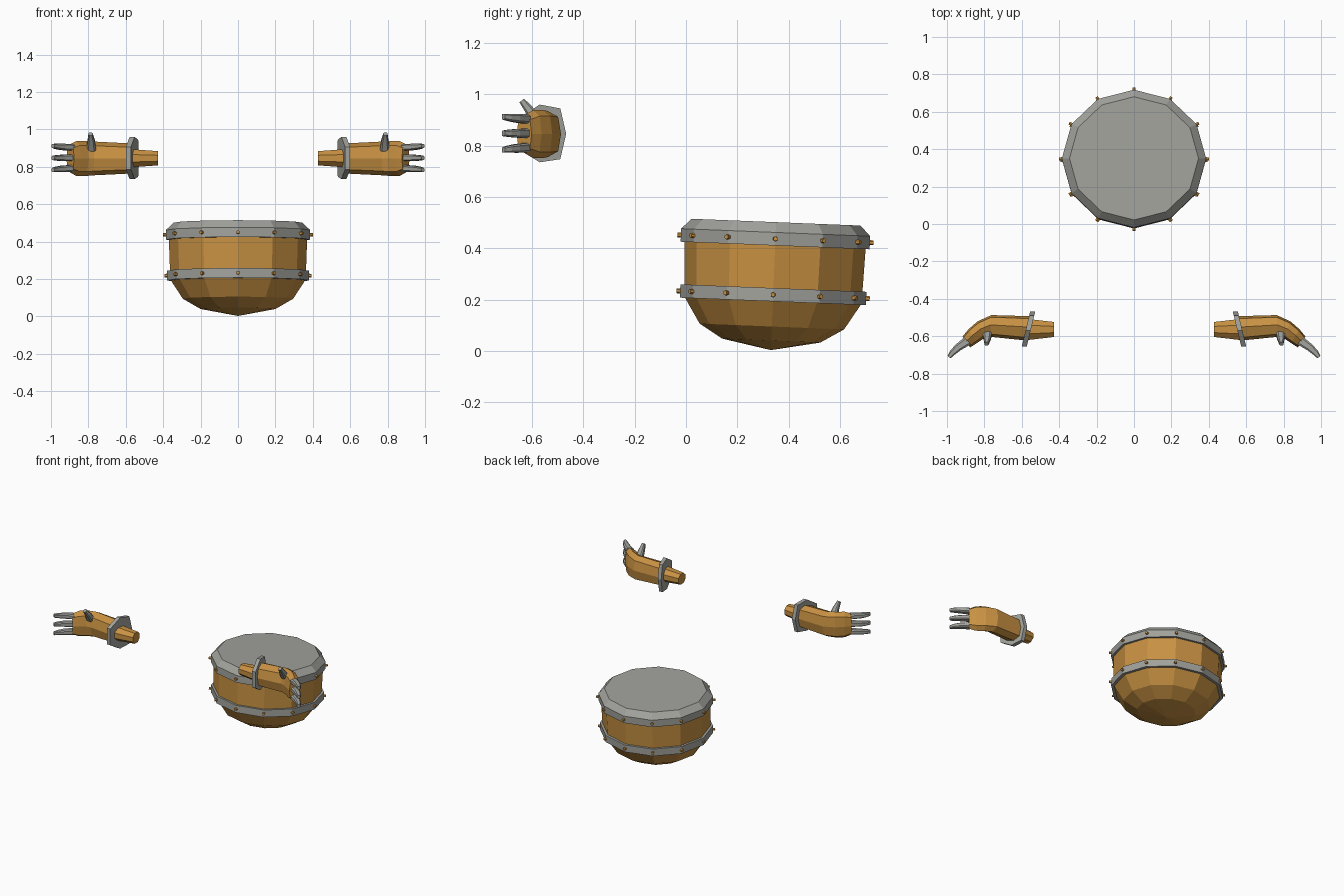
import bpy, bmesh, math
from mathutils import Vector, Matrix

if "Cube" in bpy.data.objects:
    bpy.data.objects.remove(bpy.data.objects["Cube"])


def material(name, rgb):
    m = bpy.data.materials.new(name)
    m.diffuse_color = (*rgb, 1)
    m.use_nodes = True
    m.node_tree.nodes["Principled BSDF"].inputs["Base Color"].default_value = m.diffuse_color
    return m


BRASS = material("warm_brass", (0.58, 0.285, 0.055))
STEEL = material("grey_steel", (0.36, 0.36, 0.335))


def loft(name, rings, mat, cap_start=True, cap_end=True, mirror=False):
    """Skin a list of equal-length point rings with flat faces."""
    bm = bmesh.new()
    loops = [[bm.verts.new(p) for p in r] for r in rings]
    n = len(loops[0])
    for a, b in zip(loops, loops[1:]):
        for i in range(n):
            j = (i + 1) % n
            bm.faces.new((a[i], a[j], b[j], b[i]))
    if cap_start:
        bm.faces.new(loops[0][::-1])
    if cap_end:
        bm.faces.new(loops[-1])
    bmesh.ops.remove_doubles(bm, verts=bm.verts, dist=0.0005)
    bmesh.ops.recalc_face_normals(bm, faces=bm.faces)
    me = bpy.data.meshes.new(name)
    bm.to_mesh(me)
    bm.free()
    me.materials.append(mat)
    ob = bpy.data.objects.new(name, me)
    bpy.context.collection.objects.link(ob)
    if mirror:
        ob.modifiers.new("mirror", 'MIRROR')
    return ob


# Barrel torso: twelve sides, slightly oval, leaning back a little
LEAN = Matrix.Translation((0, 0.331, 0.003)) @ Matrix.Rotation(math.radians(-2.3), 4, 'X')
OVAL = 0.955


def barrel_point(r, z, i):
    a = math.tau * i / 12
    return LEAN @ Vector((r * math.cos(a), OVAL * r * math.sin(a), z))


def barrel(name, profile, mat, **caps):
    return loft(name, [[barrel_point(r, z, i) for i in range(12)] for r, z in profile], mat, **caps)


barrel("torso_shell", [(0.0001, 0), (0.2, 0.037), (0.295, 0.092), (0.362, 0.195),
                       (0.37, 0.42)], BRASS, cap_start=False, cap_end=False)
barrel("torso_lid", [(0.36, 0.408), (0.386, 0.408), (0.386, 0.459), (0.345, 0.499)],
       STEEL, cap_start=False)
barrel("waist_band", [(0.35, 0.19), (0.38, 0.19), (0.38, 0.242), (0.355, 0.242)],
       STEEL, cap_start=False, cap_end=False)


# Rivets at every corner of both bands
def rivets(name, radius, z):
    bm = bmesh.new()
    for i in range(12):
        a = math.tau * i / 12
        out = Vector((math.cos(a), OVAL * math.sin(a), 0)).normalized()
        place = Matrix.Translation(barrel_point(radius, z, i)) @ \
            (LEAN.to_3x3() @ out).to_track_quat('Z', 'Y').to_matrix().to_4x4()
        bmesh.ops.create_cone(bm, cap_ends=True, segments=6, radius1=0.011,
                              radius2=0.009, depth=0.026, matrix=place)
    me = bpy.data.meshes.new(name)
    bm.to_mesh(me)
    bm.free()
    me.materials.append(BRASS)
    bpy.context.collection.objects.link(bpy.data.objects.new(name, me))


rivets("lid_rivets", 0.387, 0.434)
rivets("waist_rivets", 0.381, 0.216)


# Hands: cross-sections given as centre, depth vector and height vector
def section(centre, depth, height, shape):
    c, d, h = Vector(centre), Vector(depth), Vector(height)
    return [c + d * u + h * v for u, v in shape]


OCTAGON = [(math.cos(math.tau * (k + 0.5) / 8) * 1.08,
            math.sin(math.tau * (k + 0.5) / 8) * 1.08) for k in range(8)]
PALM = [(1, 0), (0.8, 0.75), (0.1, 1), (-0.75, 0.75), (-1, 0),
        (-0.75, -0.75), (0.1, -1), (0.8, -0.75)]
BOX = [(1, 0.6), (0.6, 1), (-0.6, 1), (-1, 0.6), (-1, -0.6), (-0.6, -1), (0.6, -1), (1, -0.6)]

# Wrist
loft("wrist", [section((x, -0.564, 0.846), (0, d, 0), (0, 0, h), OCTAGON)
               for x, d, h in ((0.427, 0.04, 0.038), (0.565, 0.056, 0.048))],
     BRASS, mirror=True)

# Cuff plate, slanted, seven-sided
CUFF = [(-0.467, 0.846), (-0.49, 0.945), (-0.57, 0.96), (-0.655, 0.905),
        (-0.655, 0.787), (-0.57, 0.735), (-0.49, 0.747)]
loft("cuff", [[(x0 - (y + 0.467) * 0.24, y, z) for y, z in CUFF] for x0 in (0.528, 0.555)],
     STEEL, mirror=True)

# Curled palm, each section set by its back and front edge in plan
PALM_CUTS = [((0.55, -0.493), (0.585, -0.622), 0.08), ((0.763, -0.487), (0.77, -0.603), 0.09),
             ((0.837, -0.521), (0.80, -0.610), 0.094), ((0.885, -0.563), (0.84, -0.637), 0.093),
             ((0.917, -0.602), (0.876, -0.660), 0.075)]
palm = []
for (bx, by), (fx, fy), h in PALM_CUTS:
    palm.append(section(((bx + fx) / 2, (by + fy) / 2, 0.845),
                        ((bx - fx) / 2, (by - fy) / 2, 0), (0, 0, h), PALM))
loft("palm", palm, BRASS, mirror=True)

# Three curved fingers
for k, z in enumerate((0.792, 0.848, 0.904)):
    spread = (z - 0.848) * 0.05
    path = [(0.89, -0.625, 0.026, 0.018), (0.94, -0.660, 0.021, 0.017),
            (0.972, -0.690, 0.016, 0.014), (0.989, -0.712, 0.010, 0.011)]
    loft(f"finger_{k + 1}",
         [section((x, y, z + spread * i), (0.7 * d, -0.7 * d, 0) if i == 0 else
                  (0.8 * d, 0.6 * d, 0), (0, 0, h), BOX)
          if i else section((x, y, z), (0.7 * d, 0.7 * d, 0), (0, 0, h), BOX)
          for i, (x, y, d, h) in enumerate(path)], STEEL, mirror=True)

# Thumb pointing up and forward
loft("thumb", [section((x, y, z), (w, 0, 0), (0, 0.75 * t, 0.6 * t), BOX)
               for x, y, z, w, t in ((0.785, -0.582, 0.895, 0.026, 0.022),
                                     (0.785, -0.612, 0.94, 0.019, 0.018),
                                     (0.788, -0.640, 0.976, 0.011, 0.012))],
     STEEL, mirror=True)
